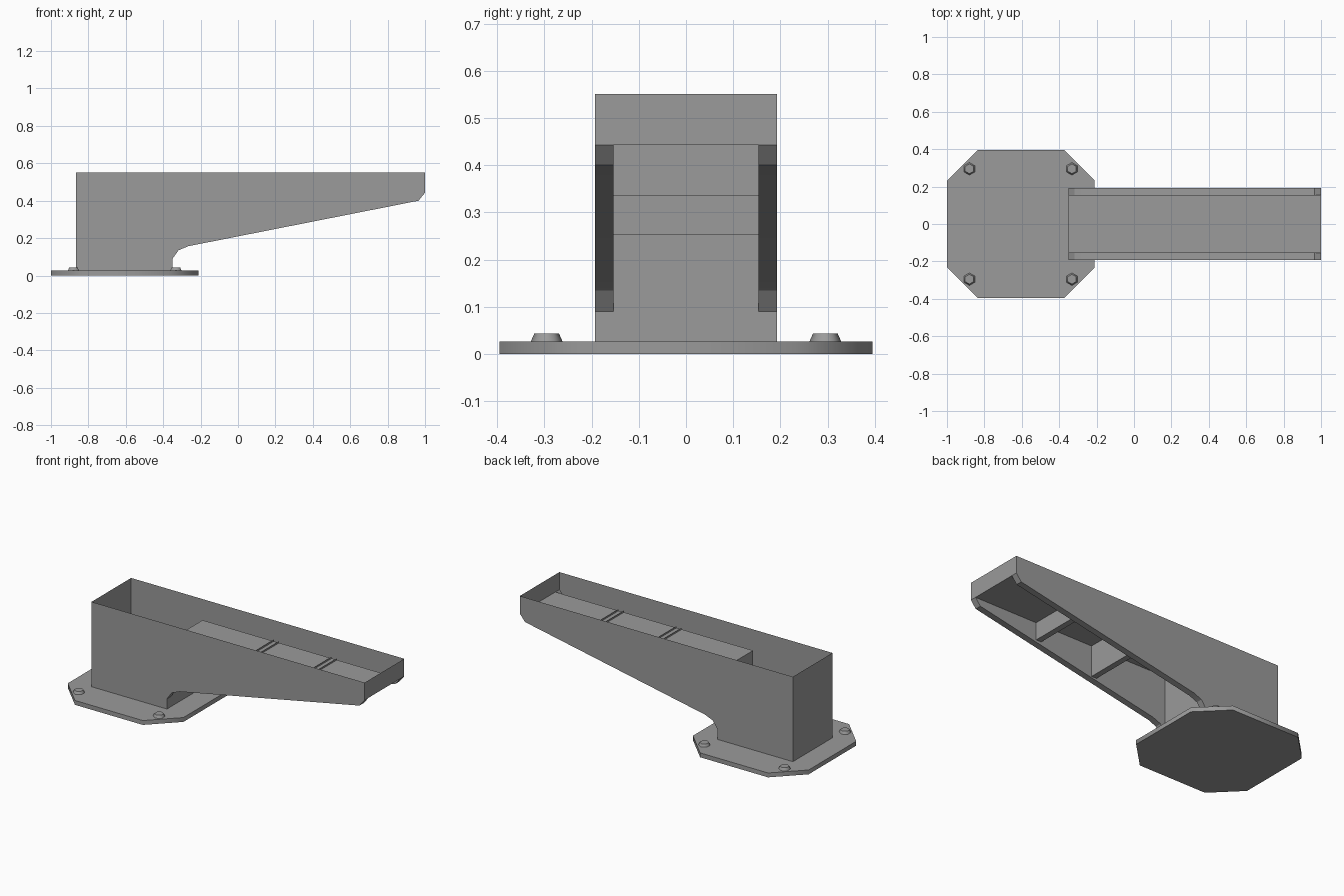
import bpy, bmesh
from math import pi, radians
from mathutils import Matrix

if "Cube" in bpy.data.objects:
    bpy.data.objects.remove(bpy.data.objects["Cube"])

W, I, TOP, DECK = 0.193, 0.154, 0.551, 0.443   # half widths, rim and deck heights
BASE = 0.027

steel = bpy.data.materials.new("dark_steel")
steel.diffuse_color = (0.325, 0.325, 0.325, 1)
steel.use_nodes = True
steel.node_tree.nodes["Principled BSDF"].inputs["Base Color"].default_value = steel.diffuse_color


def finish(name, bm, smooth=None):
    bmesh.ops.remove_doubles(bm, verts=bm.verts, dist=1e-5)
    bmesh.ops.recalc_face_normals(bm, faces=bm.faces)
    me = bpy.data.meshes.new(name)
    bm.to_mesh(me)
    bm.free()
    me.materials.append(steel)
    ob = bpy.data.objects.new(name, me)
    bpy.context.collection.objects.link(ob)
    if smooth:
        bpy.ops.object.select_all(action='DESELECT')
        ob.select_set(True)
        bpy.context.view_layer.objects.active = ob
        bpy.ops.object.shade_smooth_by_angle(angle=radians(smooth))
    return ob


def face(bm, pts):
    return bm.faces.new([bm.verts.new(p) for p in pts])


# Octagonal base plate
bm = bmesh.new()
x0, x1, h, c = -1.0, -0.21, 0.395, 0.163
outline = [(x0 + c, -h), (x1 - c, -h), (x1, c - h), (x1, h - c),
           (x1 - c, h), (x0 + c, h), (x0, h - c), (x0, c - h)]
f = face(bm, [(x, y, 0) for x, y in outline])
up = bmesh.ops.extrude_face_region(bm, geom=[f])["geom"]
bmesh.ops.translate(bm, vec=(0, 0, BASE),
                    verts=[v for v in up if isinstance(v, bmesh.types.BMVert)])
finish("base_plate", bm, 50)

# Tapered hexagonal bolts
for i, (x, y) in enumerate([(x, y) for x in (-0.88, -0.332) for y in (-0.295, 0.295)]):
    bm = bmesh.new()
    bmesh.ops.create_cone(bm, cap_ends=True, segments=6, radius1=0.034,
                          radius2=0.026, depth=0.018,
                          matrix=Matrix.Translation((x, y, BASE + 0.008)))
    finish("bolt_%d" % (i + 1), bm, 62)

# Sheet-metal arm: open on top, recessed from below
under = [(-0.35, 0.09), (-0.318, 0.135), (-0.265, 0.157), (0.965, 0.40), (1.0, DECK)]
bm = bmesh.new()
side = [(-0.865, TOP), (-0.865, BASE), (-0.35, BASE)] + under + [(1.0, TOP)]
inner = under + [(-0.35, DECK)]


def strip(a, b, ya, yb):
    face(bm, [(a[0], ya, a[1]), (b[0], ya, b[1]), (b[0], yb, b[1]), (a[0], yb, a[1])])


for s in (-1, 1):
    face(bm, [(x, s * W, z) for x, z in side])       # outer wall
    face(bm, [(x, s * I, z) for x, z in inner])      # recess wall
    for a, b in zip(under, under[1:]):               # lower flange
        strip(a, b, s * I, s * W)
strip(side[0], side[1], -W, W)                       # back wall
strip(side[2], side[3], -W, W)                       # foot of the column
strip(under[0], inner[-1], -I, I)                    # column front
strip(inner[-1], under[-1], -I, I)                   # deck
strip(under[-1], side[-1], -W, W)                    # end wall
finish("arm_shell", bm, 30)

# Cross ribs under the deck, standing slightly proud above it
for i, (x, z) in enumerate([(0.155, 0.252), (0.55, 0.335)]):
    bm = bmesh.new()
    t, top = 0.018, DECK + 0.01
    for s in (-1, 1):
        strip((x + s * t, z), (x + s * t, top), -I, I)
    strip((x - t, z), (x + t, z), -I, I)
    finish("cross_rib_%d" % (i + 1), bm)
